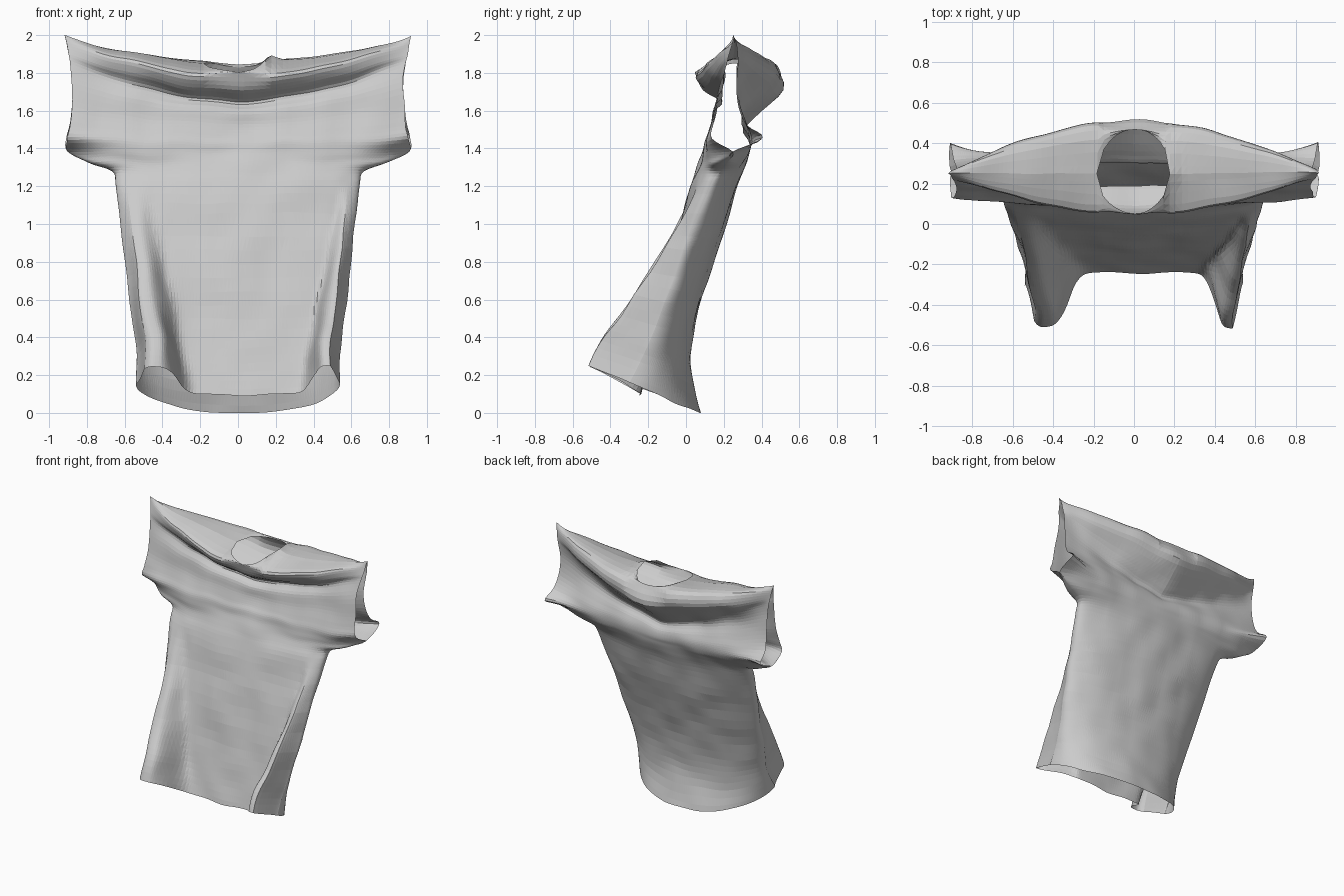
import bpy, bmesh
from math import sin, pi, exp, sqrt
from mathutils import Vector, noise

if "Cube" in bpy.data.objects:
    bpy.data.objects.remove(bpy.data.objects["Cube"])

COLUMNS = 96      # across each sheet
STEPS = 4         # mesh rows between control rows
NECK = 0.178      # half width of the neck opening

# Torso rows: height, half width, seam y, front y, back y, depth of front folds
TORSO = [
    (0, .54, -.3, -.24, .08, .25),
    (.2, .54, -.22, -.2, .03, .24),
    (.4, .56, -.16, -.16, .04, .19),
    (.7, .59, -.06, -.1, .11, .11),
    (1, .62, .05, -.03, .21, .04),
    (1.2, .645, .13, .02, .27, 0),
    (1.28, .665, .18, .05, .3, 0),
    (1.33, .79, .22, .07, .32, 0),
]
# Yoke rows: sleeve height, half width, edge sharpness,
# then (edge y, centre y, centre z) front and back
YOKE = [
    (1.385, .9, 6, (.25, .09, 1.38), (.25, .33, 1.36)),
    (1.45, .905, 6, (.14, .1, 1.43), (.4, .34, 1.39)),
    (1.52, .89, 4, (.14, .12, 1.47), (.32, .34, 1.42)),
    (1.62, .885, 2, (.165, .14, 1.53), (.28, .33, 1.45)),
    (1.75, .88, 1.8, (.19, .15, 1.6), (.27, .3, 1.5)),
    (1.85, .89, 1.8, (.21, .19, 1.65), (.27, .36, 1.56)),
    (1.9, .9, 1.8, (.22, .09, 1.71), (.265, .51, 1.71)),
    (1.96, .91, 1.8, (.24, .05, 1.79), (.26, .47, 1.84)),
]


def torso_point(row, s, front):
    """Tube section with two deep folds standing out at the front corners."""
    z, w, seam, yf, yb, fold = row
    round_ = max(0, 1 - s * s)
    tilt = .42 * max(0, 1 - z / 1.2)
    drop = 0
    if front:
        centre, width, drift = (.87, .17, .06) if s > 0 else (.79, .22, .1)
        lobe = exp(-(abs(abs(s) - centre - drift * z) / (width - .09 * z)) ** 3)
        y = seam + (yf - seam) * round_ ** .35 - fold * lobe * min(1, 6 * round_)
        drop = .1 * tilt * (1 - lobe) * round_
    else:
        y = seam + (yb - seam) * sqrt(round_)
    return Vector((w * s, y, z + tilt * (.08 - y) - drop))


def yoke_point(row, s, front):
    """Section of the wide top, its folds hanging in swags between the sleeves."""
    z, w, sharp, front_data, back_data = row
    edge, y, zc = front_data if front else back_data
    a = abs(s)
    return Vector((w * s, edge + (y - edge) * (1 - a ** sharp),
                   zc + (z - zc) * a ** (1.7 if front else 1.3)))


def shoulder_point(s, front):
    """Shoulder seam, opened in the middle for the neck."""
    x = .92 * s
    gap = sqrt(max(0, 1 - (x / NECK) ** 2))
    y = .25 + gap * (-.2 if front else .22)
    bump = .04 * exp(-((x - .17) / .05) ** 2)
    z = 1.83 + .12 * abs(s) + .05 * s ** 6 + bump
    return Vector((x, y, z - (.03 * gap if front else 0)))


def spline(a, b, c, d, t):
    return b + ((c - a) * t + (2 * a - 5 * b + 4 * c - d) * t * t
                + (3 * b - a - 3 * c + d) * t ** 3) / 2


def smooth_column(points):
    """Pass a smooth curve through the control points of one column."""
    ends = [points[0]] + points + [points[-1]]
    result = []
    for i in range(len(points) - 1):
        result += [spline(*ends[i:i + 4], k / STEPS) for k in range(STEPS)]
    return result + [points[-1]]


def add_sheet(bm, front):
    columns = []
    for i in range(COLUMNS + 1):
        s = sin((i / COLUMNS - .5) * pi)
        control = [torso_point(r, s, front) for r in TORSO]
        control += [yoke_point(r, s, front) for r in YOKE]
        control.append(shoulder_point(s, front))
        column = []
        for p in smooth_column(control):
            crease = noise.noise_vector(p * 5) * .012
            column.append(bm.verts.new(p + crease))
        columns.append(column)
    for left, right in zip(columns, columns[1:]):
        for j in range(len(left) - 1):
            loop = [left[j], right[j], right[j + 1], left[j + 1]]
            bm.faces.new(loop if front else loop[::-1])


# Shirt: front and back sheets, sewn at the sides, underarms and shoulders
bm = bmesh.new()
for front in (True, False):
    add_sheet(bm, front)
bmesh.ops.remove_doubles(bm, verts=bm.verts, dist=.0005)
bmesh.ops.triangulate(bm, faces=bm.faces)

# Rest the hem on the ground
low = min(v.co.z for v in bm.verts)
bmesh.ops.translate(bm, verts=bm.verts, vec=(0, 0, -low))

mesh = bpy.data.meshes.new("shirt")
bm.to_mesh(mesh)
bm.free()
shirt = bpy.data.objects.new("shirt", mesh)
bpy.context.collection.objects.link(shirt)

# Plain grey cloth
cloth = bpy.data.materials.new("grey cloth")
cloth.use_nodes = True
grey = (.6, .6, .6, 1)
cloth.diffuse_color = grey
cloth.node_tree.nodes["Principled BSDF"].inputs["Base Color"].default_value = grey
mesh.materials.append(cloth)
